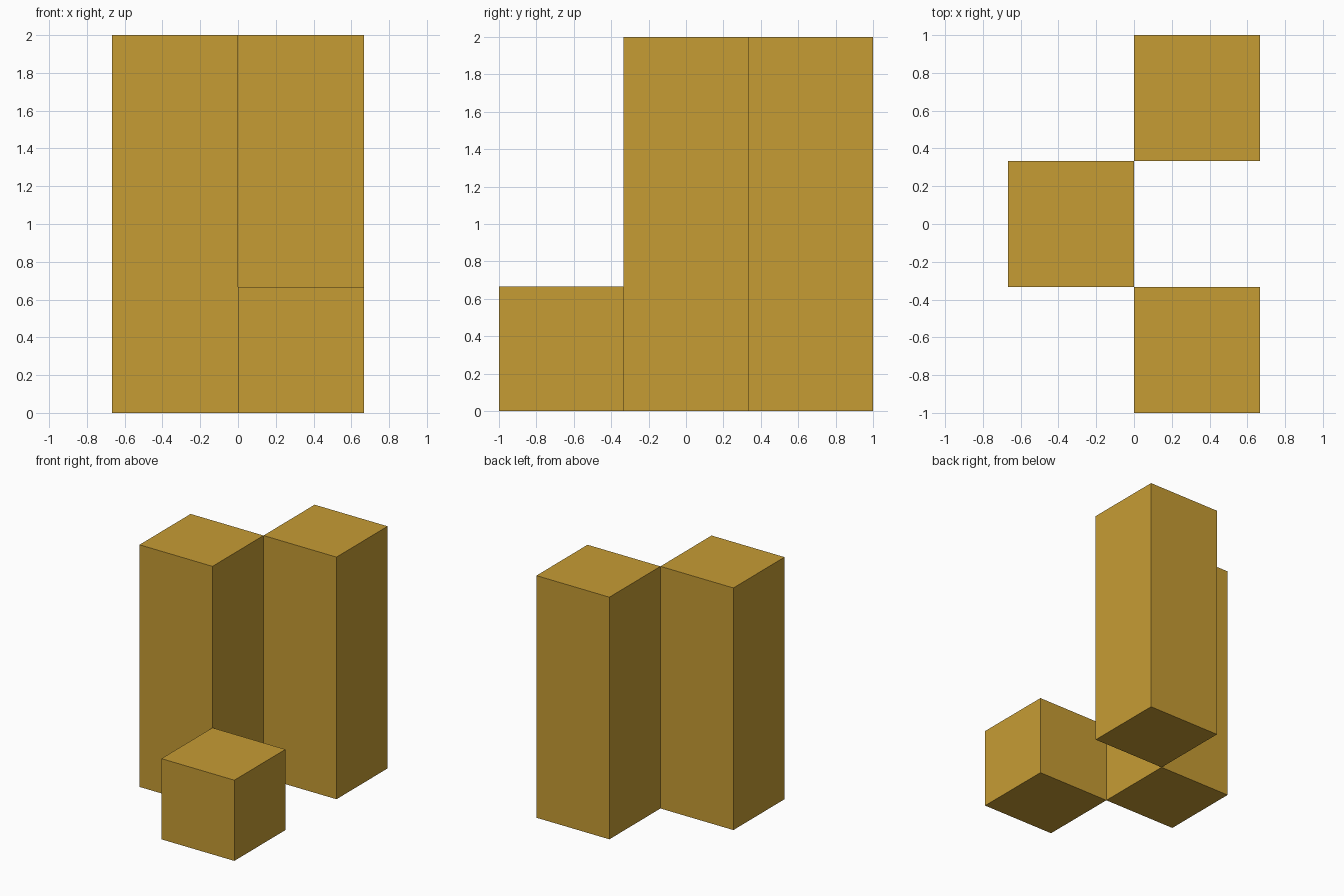
import bpy

if "Cube" in bpy.data.objects:
    bpy.data.objects.remove(bpy.data.objects["Cube"])

S = 2 / 3  # side of the square footprint; every block sits on this module

ochre = bpy.data.materials.new("ochre")
ochre.diffuse_color = (0.565, 0.332, 0.034, 1)
ochre.use_nodes = True
ochre.node_tree.nodes["Principled BSDF"].inputs["Base Color"].default_value = ochre.diffuse_color


def block(name, x, y, height):
    """Box with a square footprint centred on (x, y), standing on z = 0."""
    bpy.ops.mesh.primitive_cube_add(size=1, location=(x, y, height / 2))
    ob = bpy.context.object
    ob.name = name
    ob.scale = (S, S, height)
    bpy.ops.object.transform_apply(location=False, rotation=False, scale=True)
    ob.data.materials.append(ochre)


# two tall columns and one low cube, touching only along their vertical edges
block("back_column", S / 2, S, 3 * S)
block("middle_column", -S / 2, 0, 3 * S)
block("front_cube", S / 2, -S, S)
